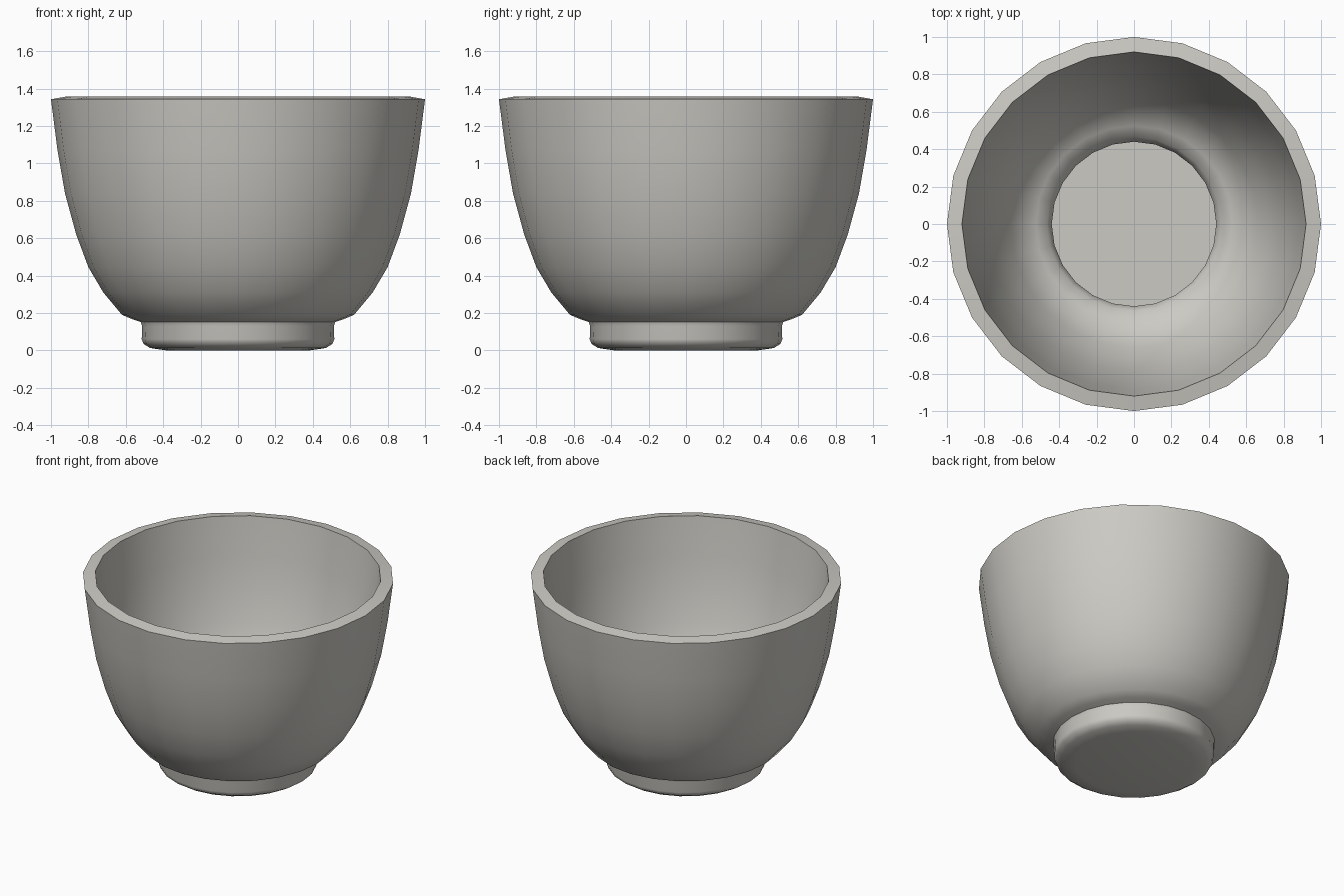
import bpy, bmesh, math

if "Cube" in bpy.data.objects:
    bpy.data.objects.remove(bpy.data.objects["Cube"])

SEGMENTS = 24

# Clay material
clay = bpy.data.materials.new("warm_grey_clay")
clay.diffuse_color = (0.60, 0.59, 0.55, 1)
clay.use_nodes = True
clay.node_tree.nodes["Principled BSDF"].inputs["Base Color"].default_value = clay.diffuse_color

# Bowl cross-section: (radius, height), from under the foot, up the outside, over the rim, down the inside
profile = [
    (0.38, 0.0), (0.47, 0.013), (0.505, 0.035), (0.515, 0.06), (0.512, 0.13),
    (0.52, 0.152), (0.56, 0.165), (0.62, 0.19), (0.72, 0.31), (0.80, 0.445),
    (0.865, 0.62), (0.925, 0.84), (0.965, 1.07), (1.0, 1.343),
    (0.92, 1.357), (0.885, 1.08), (0.847, 0.865), (0.79, 0.655),
    (0.73, 0.49), (0.66, 0.37), (0.585, 0.26), (0.525, 0.232),
    (0.465, 0.195), (0.44, 0.14), (0.44, 0.09),
]

bm = bmesh.new()
rings = []
for r, z in profile:
    rings.append([bm.verts.new((r * math.cos(2 * math.pi * i / SEGMENTS),
                                r * math.sin(2 * math.pi * i / SEGMENTS), z))
                  for i in range(SEGMENTS)])
for a, b in zip(rings, rings[1:]):
    for i in range(SEGMENTS):
        j = (i + 1) % SEGMENTS
        bm.faces.new((a[i], a[j], b[j], b[i]))

# Underside and inner floor
bm.faces.new(rings[0][::-1])
bm.faces.new(rings[-1])
bmesh.ops.recalc_face_normals(bm, faces=bm.faces)

mesh = bpy.data.meshes.new("bowl")
bm.to_mesh(mesh)
bm.free()
mesh.materials.append(clay)
bowl = bpy.data.objects.new("bowl", mesh)
bpy.context.collection.objects.link(bowl)
bpy.context.view_layer.objects.active = bowl
bowl.select_set(True)
bpy.ops.object.shade_smooth_by_angle(angle=math.radians(40))
